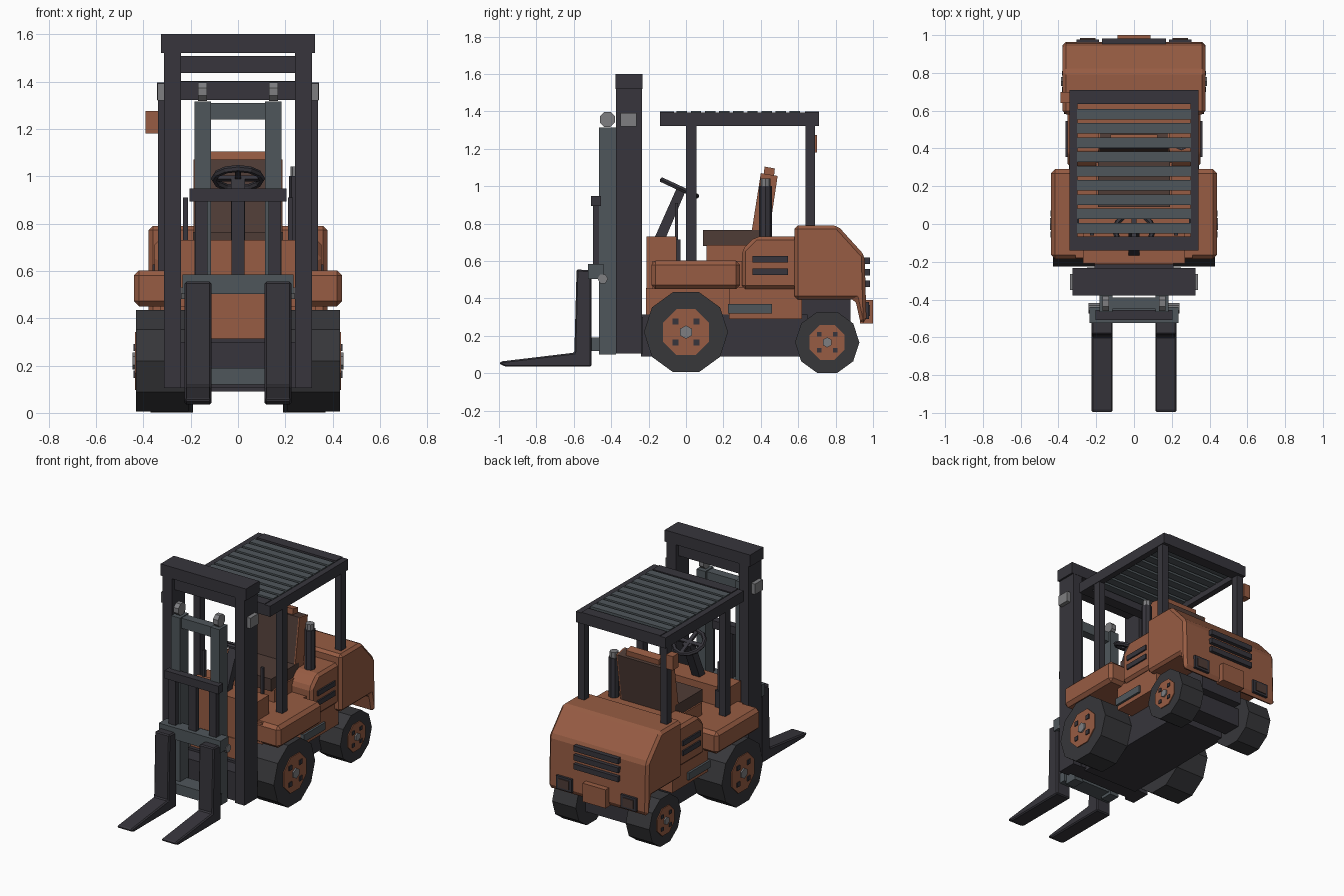
import bpy, bmesh, math
from mathutils import Matrix, Vector

cube = bpy.data.objects.get("Cube")
if cube:
    bpy.data.objects.remove(cube, do_unlink=True)


def material(name, r, g, b):
    m = bpy.data.materials.new(name)
    m.use_nodes = True
    m.diffuse_color = (r, g, b, 1)
    m.node_tree.nodes["Principled BSDF"].inputs["Base Color"].default_value = (r, g, b, 1)
    return m


ORANGE = material("burnt_orange", 0.31, 0.107, 0.056)
DARK = material("charcoal", 0.038, 0.036, 0.045)
TYRE = material("tyre_black", 0.038, 0.038, 0.042)
SLATE = material("slate_grey", 0.078, 0.094, 0.105)
BROWN = material("seat_brown", 0.078, 0.045, 0.037)
GREY = material("light_grey", 0.21, 0.21, 0.22)


def prism(name, mat, profile, x0, x1, bevel=0, mirror=False):
    """Extrude a (y, z) outline from x0 to x1, optionally with a mirrored twin."""
    for s in ((1, -1) if mirror else (1,)):
        bm = bmesh.new()
        face = bm.faces.new([bm.verts.new((s * x0, y, z)) for y, z in profile])
        grown = bmesh.ops.extrude_face_region(bm, geom=[face])["geom"]
        moved = [v for v in grown if isinstance(v, bmesh.types.BMVert)]
        bmesh.ops.translate(bm, verts=moved, vec=(s * (x1 - x0), 0, 0))
        bmesh.ops.recalc_face_normals(bm, faces=bm.faces)
        if bevel:
            bmesh.ops.bevel(bm, geom=bm.edges[:], offset=bevel, segments=1,
                            affect='EDGES', clamp_overlap=True)
        label = name if not mirror else name + ("_left" if s > 0 else "_right")
        me = bpy.data.meshes.new(label)
        bm.to_mesh(me)
        bm.free()
        me.materials.append(mat)
        ob = bpy.data.objects.new(label, me)
        bpy.context.collection.objects.link(ob)
    return ob


def box(name, mat, x, y, z, bevel=0, mirror=False):
    outline = [(y[0], z[0]), (y[1], z[0]), (y[1], z[1]), (y[0], z[1])]
    return prism(name, mat, outline, x[0], x[1], bevel, mirror)


def ring(cy, cz, r, n, start=0.0):
    angles = [start + 2 * math.pi * i / n for i in range(n)]
    return [(cy + r * math.cos(a), cz + r * math.sin(a)) for a in angles]


def wheel(name, cy, r, cz, inner, outer):
    """Ten-sided tyre with an octagonal rim, square bolts and a hub cap."""
    prism(name + "_tyre", TYRE, ring(cy, cz, r, 10), inner, outer, mirror=True)
    prism(name + "_rim", ORANGE, ring(cy, cz, r * 0.59, 8, math.pi / 8),
          outer - 0.02, outer + 0.006, mirror=True)
    prism(name + "_hub", GREY, ring(cy, cz, r * 0.16, 6, math.pi / 6),
          outer, outer + 0.016, mirror=True)
    d, h = r * 0.25, r * 0.07
    for i, (a, b) in enumerate([(1, 1), (1, -1), (-1, 1), (-1, -1)]):
        box(f"{name}_bolt_{i}", DARK, (outer, outer + 0.012),
            (cy + a * d - h, cy + a * d + h), (cz + b * d - h, cz + b * d + h), mirror=True)


# Wheels and chassis
wheel("front_wheel", 0, 0.225, 0.22, 0.21, 0.43)
wheel("rear_wheel", 0.755, 0.172, 0.165, 0.19, 0.37)
box("chassis", DARK, (-0.21, 0.21), (-0.24, 0.65), (0.09, 0.315))
box("rear_axle", DARK, (-0.2, 0.2), (0.69, 0.82), (0.1, 0.23))
box("rear_frame", DARK, (-0.16, 0.16), (0.6, 0.88), (0.23, 0.42))

# Body
box("lower_body", ORANGE, (-0.21, 0.21), (-0.215, 0.62), (0.3, 0.455))
box("side_body", ORANGE, (-0.33, 0.33), (0.23, 0.62), (0.29, 0.46))
box("floor_body", ORANGE, (-0.31, 0.31), (-0.18, 0.6), (0.45, 0.6))
box("front_cowl", ORANGE, (-0.27, 0.27), (-0.21, -0.05), (0.45, 0.73))
box("side_step", SLATE, (0.32, 0.345), (0.225, 0.46), (0.32, 0.37), mirror=True)
box("front_fender", ORANGE, (0.22, 0.44), (-0.185, 0.29), (0.45, 0.602), 0.022, True)
hood = [(0.3, 0.45), (0.3, 0.66), (0.37, 0.73), (0.6, 0.73), (0.6, 0.45)]
prism("engine_hood", ORANGE, hood, -0.352, 0.352, 0.018)
for i in range(2):
    z = 0.525 + 0.067 * i
    box(f"side_vent_{i}", DARK, (0.34, 0.362), (0.355, 0.545), (z, z + 0.034), mirror=True)

# Counterweight with rear details
tail = [(0.58, 0.395), (0.58, 0.79), (0.81, 0.79), (0.955, 0.63),
        (0.965, 0.28), (0.935, 0.26), (0.905, 0.395)]
prism("counterweight", ORANGE, tail, -0.378, 0.378, 0.02)
for i in range(3):
    z = 0.46 + 0.062 * i
    box(f"rear_vent_{i}", DARK, (-0.17, 0.17), (0.94, 0.983), (z, z + 0.036))
box("rear_lamp_frame", DARK, (0.185, 0.305), (0.94, 0.978), (0.29, 0.38), mirror=True)
box("rear_lamp", BROWN, (0.205, 0.285), (0.97, 0.984), (0.305, 0.365), mirror=True)
box("tow_block", ORANGE, (-0.088, 0.088), (0.93, 1.0), (0.265, 0.392))

# Seat
box("seat_base", ORANGE, (-0.2, 0.2), (0.11, 0.36), (0.59, 0.685))
box("seat_cushion", BROWN, (-0.19, 0.19), (0.09, 0.39), (0.68, 0.765))
back = [(0.345, 0.72), (0.4, 1.07), (0.49, 1.055), (0.44, 0.72)]
prism("seat_back", BROWN, back, -0.18, 0.18)
prism("seat_side", ORANGE, back, 0.18, 0.189, mirror=True)
prism("headrest", ORANGE, [(0.415, 1.06), (0.42, 1.105), (0.475, 1.095), (0.47, 1.05)],
      -0.125, 0.125)

# Exhaust, steering and levers
prism("exhaust_pipe", DARK, ring(0.425, 0.865, 0.001, 4), 0.25, 0.251)
bpy.data.objects.remove(bpy.data.objects["exhaust_pipe"], do_unlink=True)


def upright(name, mat, x, y, z0, z1, r):
    bpy.ops.mesh.primitive_cylinder_add(vertices=8, radius=r, depth=z1 - z0,
                                        location=(x, y, (z0 + z1) / 2))
    ob = bpy.context.object
    ob.name = name
    ob.data.materials.append(mat)


upright("exhaust_pipe", DARK, 0.25, 0.425, 0.7, 1.0, 0.035)
upright("exhaust_cap", GREY, 0.25, 0.425, 1.0, 1.04, 0.028)
prism("steering_column", DARK, [(-0.17, 0.72), (-0.045, 1.0), (0.0, 0.98), (-0.11, 0.72)],
      -0.03, 0.03)
tilt = math.radians(-25)
bpy.ops.mesh.primitive_torus_add(major_radius=0.1, minor_radius=0.015, major_segments=12,
                                 minor_segments=6, location=(-0.035, 0, 0))
rim = bpy.context.object
rim.name = "steering_wheel"
rim.location = (0, -0.035, 0.99)
rim.rotation_euler = (tilt, 0, 0)
rim.data.materials.append(DARK)
for name, hx, hy in (("steering_spoke_cross", 0.1, 0.012), ("steering_spoke_long", 0.012, 0.1)):
    spoke = box(name, DARK, (-hx, hx), (-hy, hy), (-0.008, 0.008))
    spoke.location = rim.location
    spoke.rotation_euler = rim.rotation_euler
box("lever", DARK, (0.212, 0.232), (-0.06, -0.042), (0.6, 0.91), mirror=True)
box("lever_boot", DARK, (0.2, 0.244), (-0.06, -0.03), (0.6, 0.715), mirror=True)

# Overhead guard
box("front_post", DARK, (0.29, 0.338), (0.0, 0.055), (0.59, 1.34), mirror=True)
box("rear_post", DARK, (0.29, 0.338), (0.638, 0.69), (0.77, 1.34), mirror=True)
box("guard_side_rail", DARK, (0.3, 0.342), (-0.14, 0.71), (1.322, 1.395), mirror=True)
box("guard_front_bar", DARK, (-0.3, 0.3), (-0.14, -0.065), (1.322, 1.4))
box("guard_rear_bar", DARK, (-0.3, 0.3), (0.635, 0.71), (1.322, 1.4))
for i in range(9):
    y = -0.05 + 0.0755 * i
    box(f"guard_slat_{i}", SLATE, (-0.302, 0.302), (y, y + 0.056), (1.36, 1.402))
box("beacon", ORANGE, (-0.39, -0.338), (0.64, 0.7), (1.18, 1.275))

# Outer mast
box("mast_rail", DARK, (0.24, 0.312), (-0.375, -0.235), (0.105, 1.56), mirror=True)
box("mast_top_bar", DARK, (-0.325, 0.325), (-0.378, -0.233), (1.52, 1.6))
box("mast_second_bar", DARK, (-0.25, 0.25), (-0.35, -0.26), (1.435, 1.508))
box("mast_bottom_bar", DARK, (-0.25, 0.25), (-0.35, -0.23), (0.105, 0.3))
box("mast_lamp", GREY, (0.305, 0.34), (-0.35, -0.265), (1.32, 1.392), mirror=True)

# Inner mast and rollers
box("inner_rail", SLATE, (0.115, 0.183), (-0.465, -0.375), (0.1, 1.315), mirror=True)
box("inner_top_bar", SLATE, (-0.12, 0.12), (-0.45, -0.39), (1.24, 1.31))
box("inner_bottom_bar", SLATE, (-0.13, 0.13), (-0.46, -0.39), (0.12, 0.19))
prism("chain_roller", GREY, ring(-0.42, 1.357, 0.043, 8, math.pi / 8), 0.132, 0.168, mirror=True)
prism("carriage_roller", GREY, ring(-0.445, 0.505, 0.028, 6), 0.18, 0.24, mirror=True)

# Carriage, load backrest and forks
box("carriage_bar", SLATE, (-0.235, 0.235), (-0.525, -0.44), (0.503, 0.585))
box("carriage_lower_bar", SLATE, (-0.2, 0.2), (-0.505, -0.46), (0.12, 0.19))
box("backrest_top", DARK, (-0.205, 0.205), (-0.507, -0.455), (0.893, 0.948))
for x in (-0.155, 0, 0.155):
    box("backrest_upright", DARK, (x - 0.027, x + 0.027), (-0.497, -0.462), (0.57, 0.9))
fork = [(-0.505, 0.035), (-0.505, 0.55), (-0.585, 0.555), (-0.597, 0.11),
        (-0.99, 0.063), (-1.0, 0.052), (-0.965, 0.035)]
prism("fork", DARK, fork, 0.113, 0.225, 0.008, True)
